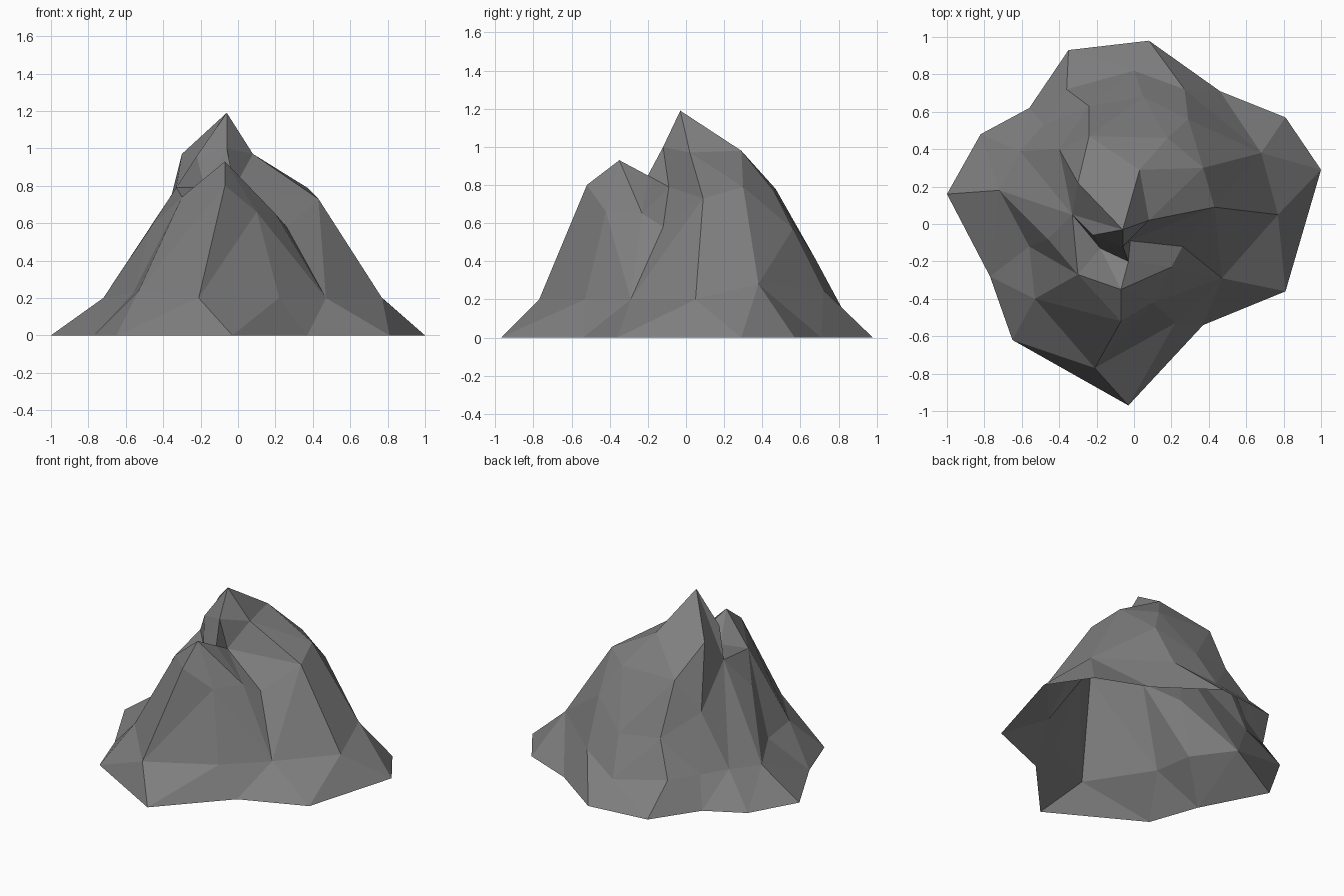
import bpy
import bmesh
from mathutils import Vector
from mathutils.geometry import delaunay_2d_cdt

default_cube = bpy.data.objects.get("Cube")
if default_cube:
    bpy.data.objects.remove(default_cube, do_unlink=True)


def flat_material(name, color):
    material = bpy.data.materials.new(name)
    material.use_nodes = True
    material.diffuse_color = color
    shader = material.node_tree.nodes["Principled BSDF"]
    shader.inputs["Base Color"].default_value = color
    shader.inputs["Roughness"].default_value = 1
    return material


# Ground outline of the mountain, anticlockwise from the front tip
base_outline = dict(
    base_tip=(-.03, -.97), base_notch=(.37, -.54), base_southeast=(.81, -.36),
    base_east=(1, .29), base_northeast=(.81, .57), base_north_dip=(.46, .71),
    base_north=(.08, .98), base_northwest=(-.35, .93), base_west_dip=(-.56, .62),
    base_west_corner=(-.82, .48), base_west=(-1, .16),
    base_southwest_dip=(-.77, -.28), base_southwest=(-.65, -.62))

# Break of slope where the foothills meet the cliffs
foothill = dict(
    foot_front=(-.21, -.77, .2), foot_notch=(.22, -.53, .2),
    foot_southeast=(.47, -.29, .2), foot_east=(.77, .05, .2),
    foot_northeast=(.68, .38, .28), foot_north_dip=(.27, .72, .25),
    foot_north=(0, .82, .15), foot_northwest=(-.36, .72, .2),
    foot_west_dip=(-.48, .53, .2), foot_west_corner=(-.61, .39, .22),
    foot_west=(-.72, .18, .2), foot_gully=(-.56, -.12, .23),
    foot_southwest=(-.53, -.4, .24))

# Cliff corners around the mountain
cliffs = dict(
    brow=(-.07, -.52, .8), buttress=(.1, -.42, .66), spur=(.2, -.23, .65),
    spur_end=(.26, -.12, .58), east_cliff=(.43, .09, .73),
    east_shoulder=(.37, .3, .79), north_shoulder=(.18, .46, .77),
    north_step=(.29, .56, .57), north_ledge=(.05, .68, .41),
    rear_rib=(-.24, .63, .43), rear_cliff=(-.24, .47, .78),
    west_cliff=(-.4, .4, .57), west_step=(-.46, -.08, .59),
    west_notch=(-.33, .05, .79), front_shoulder=(-.3, -.27, .74))

# Twin peaks and the gully between them
peaks = dict(
    summit=(-.06, -.03, 1.19), crag=(-.06, -.12, 1), crag_side=(-.22, -.06, .96),
    west_crest=(-.3, .22, .97), rear_crest=(.03, .29, .98), east_crest=(.08, .02, .97),
    front_peak=(-.07, -.35, .93), saddle=(-.03, -.2, .85),
    gully_east=(-.02, -.09, .79), gully_west=(-.18, -.13, .79))

# Ridges and creases that must stay as edges, each as a path of corners
ridges = (
    "front_peak brow foot_front base_tip foot_notch buttress foot_front base_southwest",
    "front_peak buttress brow foot_southwest base_southwest",
    "front_peak spur foot_southeast buttress spur spur_end foot_southeast",
    "foot_southeast base_southeast foot_east",
    "front_peak saddle spur gully_east spur_end east_cliff foot_southeast",
    "foot_southeast base_notch foot_notch",
    "front_peak front_shoulder foot_southwest",
    "brow front_shoulder gully_west front_peak",
    "gully_west saddle crag summit crag_side gully_west west_notch",
    "saddle gully_east crag crag_side west_notch front_shoulder foot_gully",
    "foot_gully west_step west_notch foot_west west_step",
    "gully_east east_crest crag",
    "gully_east east_cliff",
    "summit east_crest east_cliff foot_east base_east",
    "east_crest rear_crest summit west_crest rear_cliff rear_crest",
    "east_crest east_shoulder east_cliff foot_northeast east_shoulder",
    "east_shoulder north_shoulder rear_crest east_shoulder north_step",
    "north_step foot_northeast base_northeast",
    "north_shoulder north_step north_ledge north_shoulder rear_cliff",
    "rear_cliff rear_rib foot_northwest",
    "rear_rib north_ledge foot_north base_north",
    "north_step foot_north_dip base_north_dip",
    "west_notch west_crest west_cliff rear_cliff",
    "rear_rib west_cliff foot_west_dip base_west_dip",
    "west_notch west_cliff foot_west_corner base_west_corner",
    "foot_west base_west")

points = {name: (x, y, 0) for name, (x, y) in base_outline.items()}
points.update(foothill)
points.update(cliffs)
points.update(peaks)
order = {name: i for i, name in enumerate(points)}
coords = [Vector(p) for p in points.values()]

edges = set()


def add_path(names):
    for a, b in zip(names, names[1:]):
        edges.add(tuple(sorted((order[a], order[b]))))


for ring in (base_outline, foothill):
    names = list(ring)
    add_path(names + names[:1])
for ridge in ridges:
    add_path(ridge.split())

# Triangulate the plan inside the outline, then lift each corner to its height
plan, _, triangles, origins, _, _ = delaunay_2d_cdt(
    [c.xy for c in coords], list(edges), [], 1, 0.0001)

bm = bmesh.new()
verts = []
for flat, origin in zip(plan, origins):
    if origin:
        height = coords[origin[0]].z
    else:
        height = min(coords, key=lambda c: (c.xy - flat).length).z
    verts.append(bm.verts.new((flat.x, flat.y, height)))
for triangle in triangles:
    bm.faces.new([verts[i] for i in triangle])
bm.normal_update()
for face in bm.faces:
    if face.normal.z < 0:
        face.normal_flip()

mesh = bpy.data.meshes.new("mountain_rock")
bm.to_mesh(mesh)
bm.free()
mesh.materials.append(flat_material("stone_grey", (.21, .21, .21, 1)))
mountain = bpy.data.objects.new("mountain_rock", mesh)
bpy.context.collection.objects.link(mountain)
